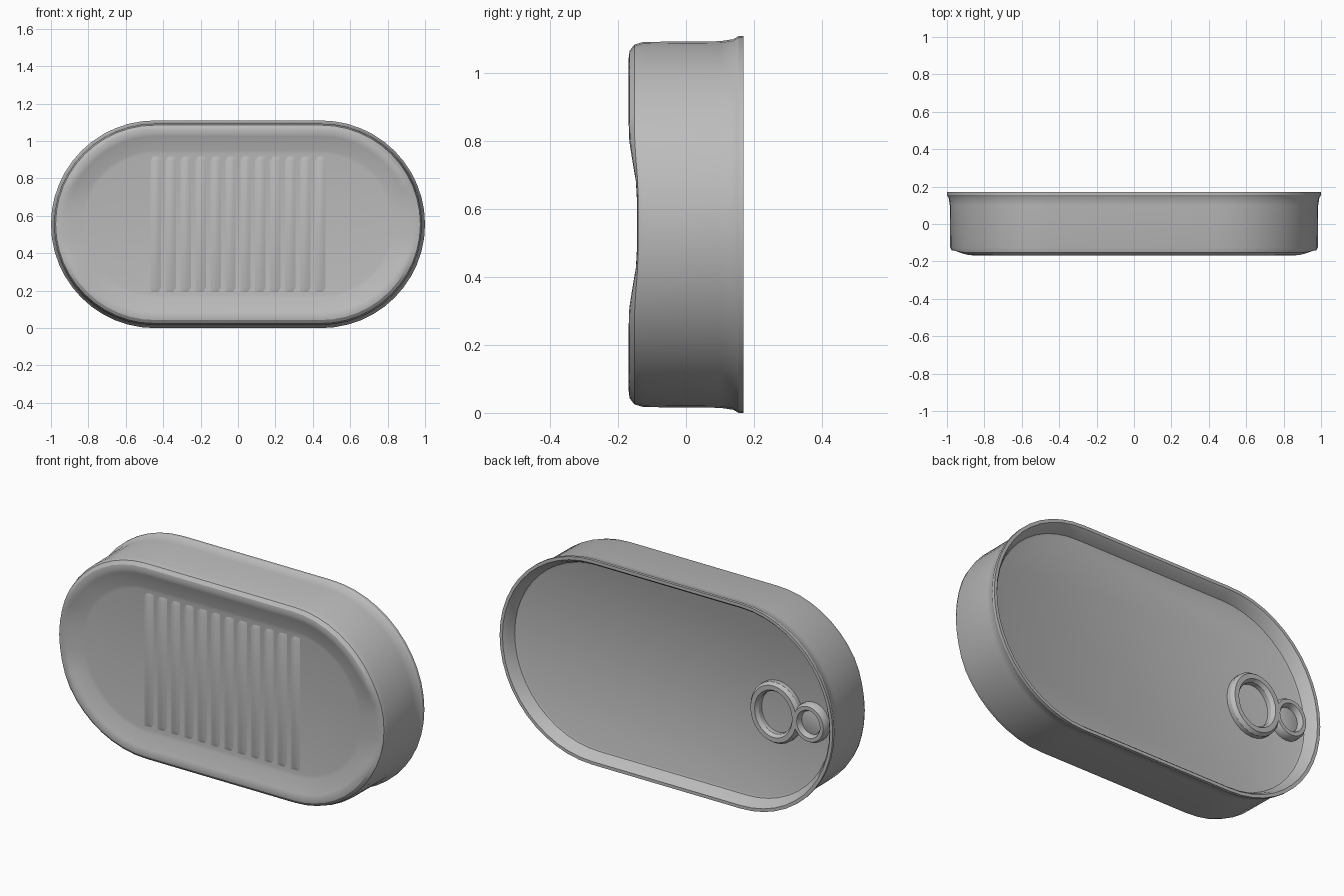
import bpy, bmesh, math

if "Cube" in bpy.data.objects:
    bpy.data.objects.remove(bpy.data.objects["Cube"])

HALF, CZ, N = 0.445, 0.555, 24   # half straight length, centre height, segments per round end

metal = bpy.data.materials.new("tin grey")
metal.diffuse_color = (0.50, 0.50, 0.50, 1)
metal.use_nodes = True
metal.node_tree.nodes["Principled BSDF"].inputs["Base Color"].default_value = metal.diffuse_color


def finish(bm, name, angle=30):
    bmesh.ops.recalc_face_normals(bm, faces=bm.faces)
    me = bpy.data.meshes.new(name)
    bm.to_mesh(me)
    bm.free()
    me.materials.append(metal)
    ob = bpy.data.objects.new(name, me)
    bpy.context.collection.objects.link(ob)
    bpy.ops.object.select_all(action='DESELECT')
    ob.select_set(True)
    bpy.context.view_layer.objects.active = ob
    bpy.ops.object.shade_smooth_by_angle(angle=math.radians(angle))
    return ob


def stadium(r):
    pts = []
    for side in (1, -1):
        for i in range(N + 1):
            a = -math.pi / 2 + math.pi * i / N
            pts.append((side * (HALF + r * math.cos(a)), CZ + side * r * math.sin(a)))
    return pts


def bridge(bm, a, b):
    for i in range(len(a)):
        j = (i + 1) % len(a)
        bm.faces.new((a[i], a[j], b[j], b[i]))


# can body: stadium sections swept along a profile (radius, y)
profile = [(0.375, -0.135), (0.395, -0.138), (0.47, -0.162), (0.49, -0.169),
           (0.512, -0.166), (0.53, -0.152), (0.538, -0.125), (0.54, 0.10),
           (0.546, 0.14), (0.555, 0.155), (0.555, 0.17), (0.538, 0.17),
           (0.525, 0.155), (0.505, 0.112), (0.495, 0.108)]
bm = bmesh.new()
loops = []
for r, y in profile:
    loop = []
    for x, z in stadium(r):
        yy = y
        if y < -0.138:               # front ridge dips at the round ends
            t = min(max((abs(z - CZ) - 0.08) / 0.2, 0), 1)
            t = t * t * (3 - 2 * t)
            low = -0.138 + (y + 0.138) * 0.2
            yy = low + (y - low) * t
        loop.append(bm.verts.new((x, yy, z)))
    loops.append(loop)
for a, b in zip(loops, loops[1:]):
    bridge(bm, a, b)
bm.faces.new(loops[0])
bm.faces.new(loops[-1])
finish(bm, "can_body")

# pressed vertical ribs on the front panel
bm = bmesh.new()
for i in range(12):
    x = -0.44 + 0.08 * i
    ends = []
    for z, h in ((0.19, 0.0), (0.215, 0.009), (0.895, 0.009), (0.92, 0.0)):
        ends.append([bm.verts.new((x + dx, -0.134 - h * k, z))
                     for dx, k in ((-0.03, 0), (-0.014, 0.8), (0, 1), (0.014, 0.8), (0.03, 0))])
    for a, b in zip(ends, ends[1:]):
        for j in range(4):
            bm.faces.new((a[j], a[j + 1], b[j + 1], b[j]))
finish(bm, "front_ribs", 40)


# ring pull parts on the recessed lid
def ring(name, cx, rx, rz, w, h, y0=0.106):
    bm = bmesh.new()
    n = 28
    sect = [(w, y0), (w, y0 + h * 0.6), (w * 0.5, y0 + h),
            (-w * 0.5, y0 + h), (-w, y0 + h * 0.6), (-w, y0)]
    ls = []
    for d, y in sect:
        ls.append([bm.verts.new((cx + (rx + d) * math.cos(2 * math.pi * i / n), y,
                                 CZ + (rz + d) * math.sin(2 * math.pi * i / n)))
                   for i in range(n)])
    for i in range(len(ls)):
        bridge(bm, ls[i], ls[(i + 1) % len(ls)])
    finish(bm, name)


def disc(name, cx, r, y0, y1):
    bm = bmesh.new()
    n = 20
    ls = [[bm.verts.new((cx + rr * math.cos(2 * math.pi * i / n), y,
                         CZ + rr * math.sin(2 * math.pi * i / n))) for i in range(n)]
          for rr, y in ((r, y0), (r, y1 - 0.004), (r * 0.85, y1))]
    for a, b in zip(ls, ls[1:]):
        bridge(bm, a, b)
    bm.faces.new(ls[0])
    bm.faces.new(ls[-1])
    finish(bm, name)


ring("pull_ring", -0.63, 0.125, 0.14, 0.025, 0.045)
ring("pull_tab_collar", -0.84, 0.08, 0.085, 0.02, 0.045)
disc("pull_tab_plate", -0.84, 0.07, 0.106, 0.122)
